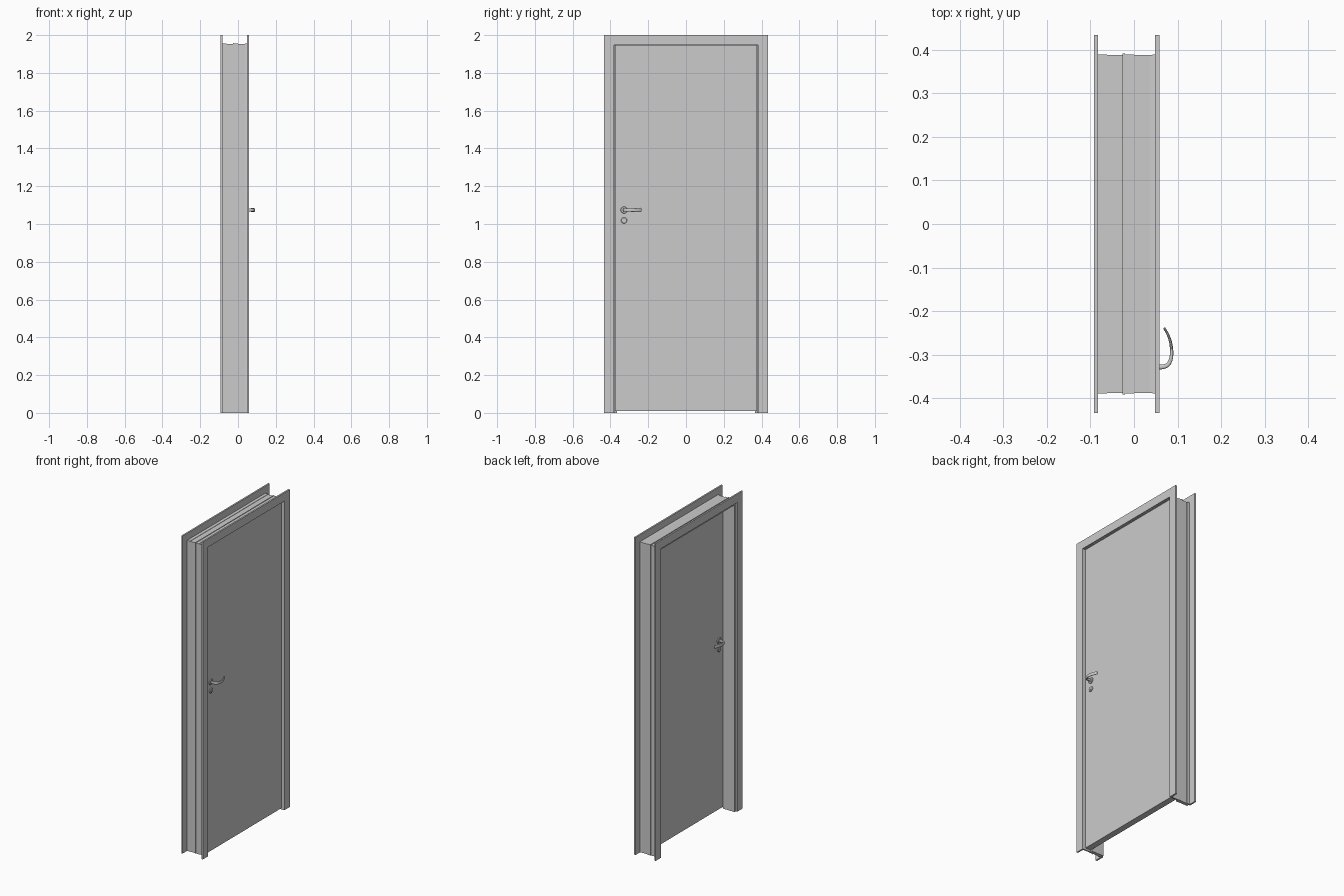
import bpy, bmesh, math
from mathutils import Vector

if "Cube" in bpy.data.objects:
    bpy.data.objects.remove(bpy.data.objects["Cube"])

DOOR_X0, DOOR_X1 = 0.0, 0.04      # door leaf thickness range
HANDLE_Y, HANDLE_Z = -0.328, 1.074


def make_object(name, bm, smooth=False):
    bmesh.ops.recalc_face_normals(bm, faces=bm.faces)
    mesh = bpy.data.meshes.new(name)
    bm.to_mesh(mesh)
    bm.free()
    ob = bpy.data.objects.new(name, mesh)
    bpy.context.collection.objects.link(ob)
    if smooth:
        bpy.ops.object.select_all(action='DESELECT')
        ob.select_set(True)
        bpy.context.view_layer.objects.active = ob
        bpy.ops.object.shade_smooth_by_angle(angle=math.radians(35))
    return ob


def loft(bm, rings):
    """Skin closed rings of points and cap both ends."""
    vs = [[bm.verts.new(p) for p in ring] for ring in rings]
    n = len(vs[0])
    for a, b in zip(vs, vs[1:]):
        for i in range(n):
            j = (i + 1) % n
            bm.faces.new((a[i], a[j], b[j], b[i]))
    bm.faces.new(vs[0])
    bm.faces.new(vs[-1])


def surround(name, profile):
    """Sweep an (x, half-width) profile up, over and down the opening with mitres."""
    bm = bmesh.new()
    loft(bm, [
        [(x, -d, 0) for x, d in profile],
        [(x, -d, 1.567 + d) for x, d in profile],
        [(x, d, 1.567 + d) for x, d in profile],
        [(x, d, 0) for x, d in profile]])
    return make_object(name, bm)


def box(name, lo, hi):
    bm = bmesh.new()
    loft(bm, [[(lo[0], lo[1], z), (hi[0], lo[1], z), (hi[0], hi[1], z), (lo[0], hi[1], z)]
              for z in (lo[2], hi[2])])
    return make_object(name, bm)


# Flat casings on both wall faces
for name, x0, x1 in (("casing_back", -0.092, -0.082), ("casing_front", 0.048, 0.058)):
    surround(name, [(x0, 0.38), (x1, 0.38), (x1, 0.433), (x0, 0.433)])

# Jamb lining with door rebate inside and shallow steps outside
surround("jamb_lining", [
    (-0.082, 0.366), (0.0, 0.366), (0.0, 0.379), (0.048, 0.379),
    (0.048, 0.389), (0.036, 0.387), (0.0, 0.387), (0.0, 0.389),
    (-0.021, 0.389), (-0.021, 0.391), (-0.026, 0.391), (-0.026, 0.387),
    (-0.062, 0.387), (-0.062, 0.389), (-0.082, 0.389)])

# Door leaf
box("door_leaf", (DOOR_X0 + 0.001, -0.377, 0.01), (DOOR_X1, 0.377, 1.944))


def side(x, back):
    """Mirror an x position through the middle of the door leaf."""
    return DOOR_X0 + DOOR_X1 - x if back else x


def disc(name, back, z, profile):
    """Turned fitting: (height above door, radius) pairs around an x axis."""
    bm = bmesh.new()
    n = 32
    loft(bm, [[(side(DOOR_X1 + h, back),
                HANDLE_Y + r * math.cos(2 * math.pi * i / n),
                z + r * math.sin(2 * math.pi * i / n)) for i in range(n)]
              for h, r in profile])
    make_object(name, bm, True)


def lever(name, back):
    """Curved, tapering lever with a rounded rectangular section."""
    path = [(0.038, -0.328), (0.056, -0.328), (0.068, -0.327), (0.077, -0.323),
            (0.083, -0.314), (0.086, -0.301), (0.086, -0.286), (0.083, -0.268),
            (0.077, -0.252), (0.069, -0.238)]
    pts = [Vector(p) for p in path]
    dense = []
    for i in range(len(pts) - 1):
        a, b, c, d = (pts[max(0, min(len(pts) - 1, i + k))] for k in (-1, 0, 1, 2))
        for s in range(4):
            t = s / 4
            dense.append(0.5 * (2 * b + (c - a) * t + (2 * a - 5 * b + 4 * c - d) * t * t
                                + (3 * b - a - 3 * c + d) * t ** 3))
    dense.append(pts[-1])
    bm = bmesh.new()
    rings = []
    last = len(dense) - 1
    for i, p in enumerate(dense):
        t = (dense[min(i + 1, last)] - dense[max(i - 1, 0)]).normalized()
        nrm = Vector((-t.y, t.x))
        f = i / last
        w = 0.006 - 0.0035 * f
        h = 0.008 + 0.002 * f
        ring = []
        for k in range(16):
            a = 2 * math.pi * (k + 0.5) / 16
            ca, sa = math.cos(a), math.sin(a)
            q = p + nrm * w * math.copysign(abs(ca) ** 0.6, ca)
            ring.append((side(q.x, back), q.y,
                         HANDLE_Z + h * math.copysign(abs(sa) ** 0.6, sa)))
        rings.append(ring)
    loft(bm, rings)
    make_object(name, bm, True)


# Lever, rosette and key escutcheon on each face of the door
for label, back in (("front", False), ("back", True)):
    lever("lever_" + label, back)
    disc("rosette_" + label, back, HANDLE_Z,
         [(-0.001, 0.018), (0.004, 0.018), (0.006, 0.016)])
    disc("escutcheon_" + label, back, HANDLE_Z - 0.055,
         [(-0.001, 0.016), (0.003, 0.016), (0.005, 0.014)])
    disc("key_cylinder_" + label, back, HANDLE_Z - 0.055,
         [(0.0, 0.006), (0.0065, 0.006)])
